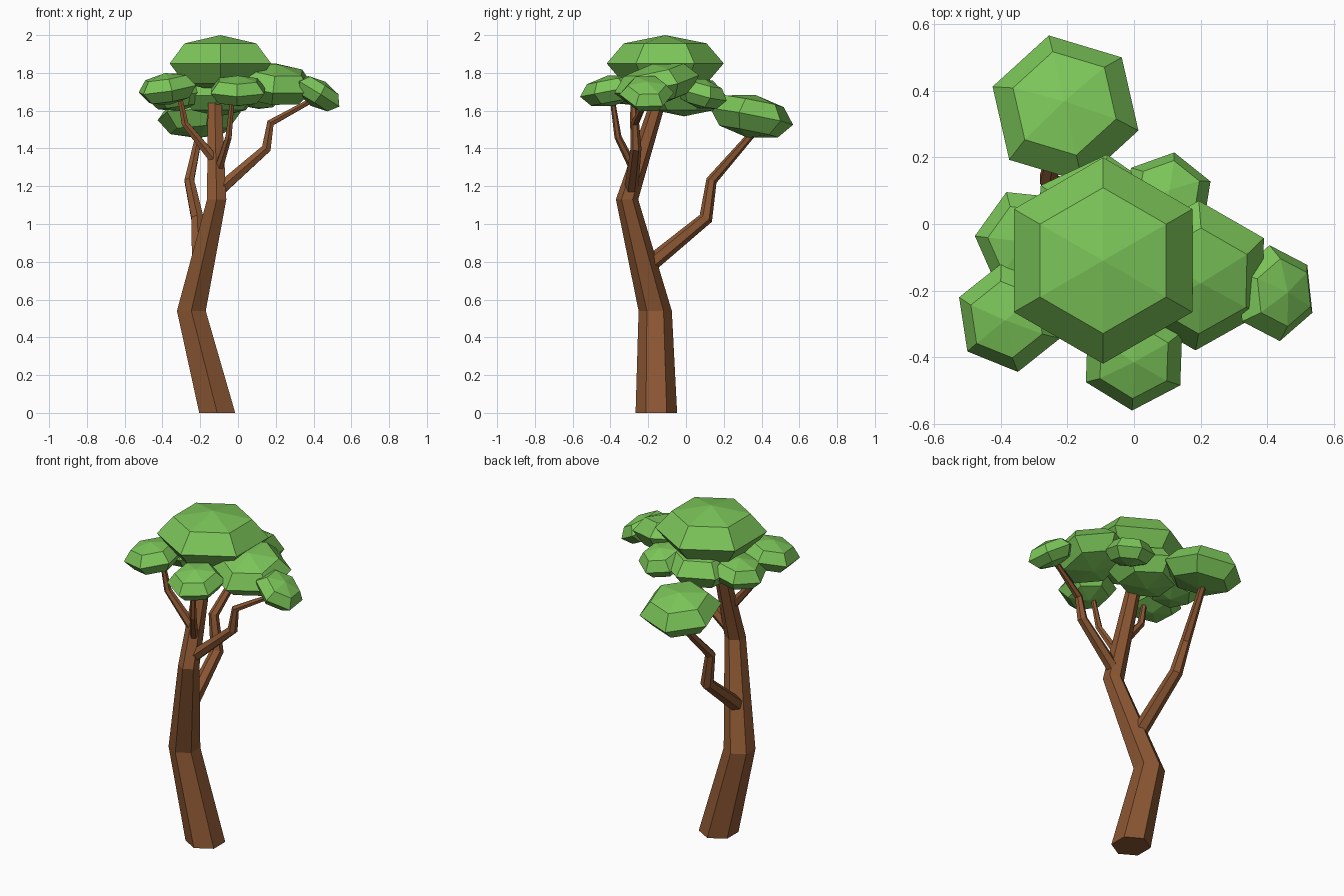
import bpy, bmesh
from math import radians, sin, cos, pi
from mathutils import Vector, Matrix

if "Cube" in bpy.data.objects:
    bpy.data.objects.remove(bpy.data.objects["Cube"])

SIDES = 6


def material(name, rgb):
    m = bpy.data.materials.new(name)
    m.diffuse_color = (*rgb, 1)
    m.use_nodes = True
    m.node_tree.nodes["Principled BSDF"].inputs["Base Color"].default_value = m.diffuse_color
    return m


BARK = material("bark", (0.26, 0.095, 0.033))
LEAF = material("leaf", (0.20, 0.56, 0.10))


def loft(name, rings, mat, tips=None):
    """Skin stacked hexagon rings; close with flat caps, or fans to the two tips."""
    bm = bmesh.new()
    vs = [[bm.verts.new(p) for p in r] for r in rings]
    for a, b in zip(vs, vs[1:]):
        for i in range(SIDES):
            j = (i + 1) % SIDES
            bm.faces.new((a[i], a[j], b[j], b[i]))
    for k, ring in enumerate((vs[0], vs[-1])):
        if tips:
            tip = bm.verts.new(tips[k])
            for i in range(SIDES):
                bm.faces.new((ring[i], ring[(i + 1) % SIDES], tip))
        else:
            bm.faces.new(ring)
    bmesh.ops.recalc_face_normals(bm, faces=bm.faces)
    me = bpy.data.meshes.new(name)
    bm.to_mesh(me)
    bm.free()
    me.materials.append(mat)
    ob = bpy.data.objects.new(name, me)
    bpy.context.collection.objects.link(ob)
    return ob


def hexagon(r, z=0.0):
    return [Vector((r * cos(pi / 2 + i * 2 * pi / SIDES),
                    r * sin(pi / 2 + i * 2 * pi / SIDES), z)) for i in range(SIDES)]


def limb(name, path, upright=False):
    """Tapered hexagonal limb through (x, y, z, radius) points."""
    pts = [Vector(p[:3]) for p in path]
    rings = []
    for i, p in enumerate(pts):
        d = Vector((0, 0, 1))
        if not upright:
            d = Vector()
            if i > 0:
                d += (p - pts[i - 1]).normalized()
            if i < len(pts) - 1:
                d += (pts[i + 1] - p).normalized()
        q = Vector((0, 0, 1)).rotation_difference(d.normalized())
        rings.append([p + q @ v for v in hexagon(path[i][3])])
    return loft(name, rings, BARK)


def foliage(name, centre, r, h, yaw=0, tilt_x=0, tilt_y=0):
    """Squashed six-sided leaf clump, leaning towards +x / +y by the tilt angles."""
    m = (Matrix.Translation(centre) @ Matrix.Rotation(radians(tilt_x), 4, 'Y')
         @ Matrix.Rotation(radians(-tilt_y), 4, 'X') @ Matrix.Rotation(radians(yaw), 4, 'Z'))
    s = sin(pi / 4)
    rings = [[m @ v for v in hexagon(r * a, h * b)] for a, b in ((s, -s), (1, 0), (s, s))]
    tips = [m @ Vector((0, 0, -h)), m @ Vector((0, 0, h))]
    return loft(name, rings, LEAF, tips)


# Trunk
limb("trunk", [(-0.11, -0.157, 0, 0.11), (-0.247, -0.163, 0.54, 0.088),
               (-0.113, -0.312, 1.13, 0.059), (-0.123, -0.15, 1.64, 0.042)], upright=True)

# Branches
limb("right_branch", [(-0.10, -0.29, 1.18, 0.037), (0.15, -0.265, 1.40, 0.029),
                      (0.172, -0.27, 1.535, 0.022), (0.40, -0.21, 1.66, 0.014)])
limb("back_branch", [(-0.205, -0.20, 0.78, 0.044), (-0.215, 0.105, 1.03, 0.037),
                     (-0.258, 0.135, 1.23, 0.029), (-0.20, 0.37, 1.50, 0.019)])
limb("left_branch", [(-0.125, -0.26, 1.34, 0.029), (-0.28, -0.275, 1.53, 0.021),
                     (-0.31, -0.28, 1.68, 0.014)])
limb("front_branch", [(-0.10, -0.28, 1.30, 0.024), (-0.05, -0.36, 1.46, 0.019),
                      (-0.03, -0.39, 1.66, 0.013)])

# Foliage clumps
foliage("crown_foliage", (-0.093, -0.11, 1.85), 0.31, 0.15)
foliage("under_foliage", (-0.10, -0.01, 1.68), 0.22, 0.11, -5)
foliage("inner_right_foliage", (0.19, -0.155, 1.74), 0.23, 0.11, 0, 6, -12)
foliage("right_foliage", (0.423, -0.208, 1.69), 0.145, 0.075, 6, 32, 2)
foliage("back_foliage", (-0.206, 0.347, 1.57), 0.23, 0.115, 13, -2, 11)
foliage("left_front_foliage", (-0.374, -0.282, 1.715), 0.165, 0.085, 8, -9, -5)
foliage("front_foliage", (0.0, -0.40, 1.705), 0.164, 0.082, -2, 0, -11)
foliage("left_foliage", (-0.318, -0.053, 1.68), 0.163, 0.082, 24, -8, 0)
foliage("back_right_foliage", (0.10, 0.082, 1.69), 0.14, 0.08, -10, 5, 15)
